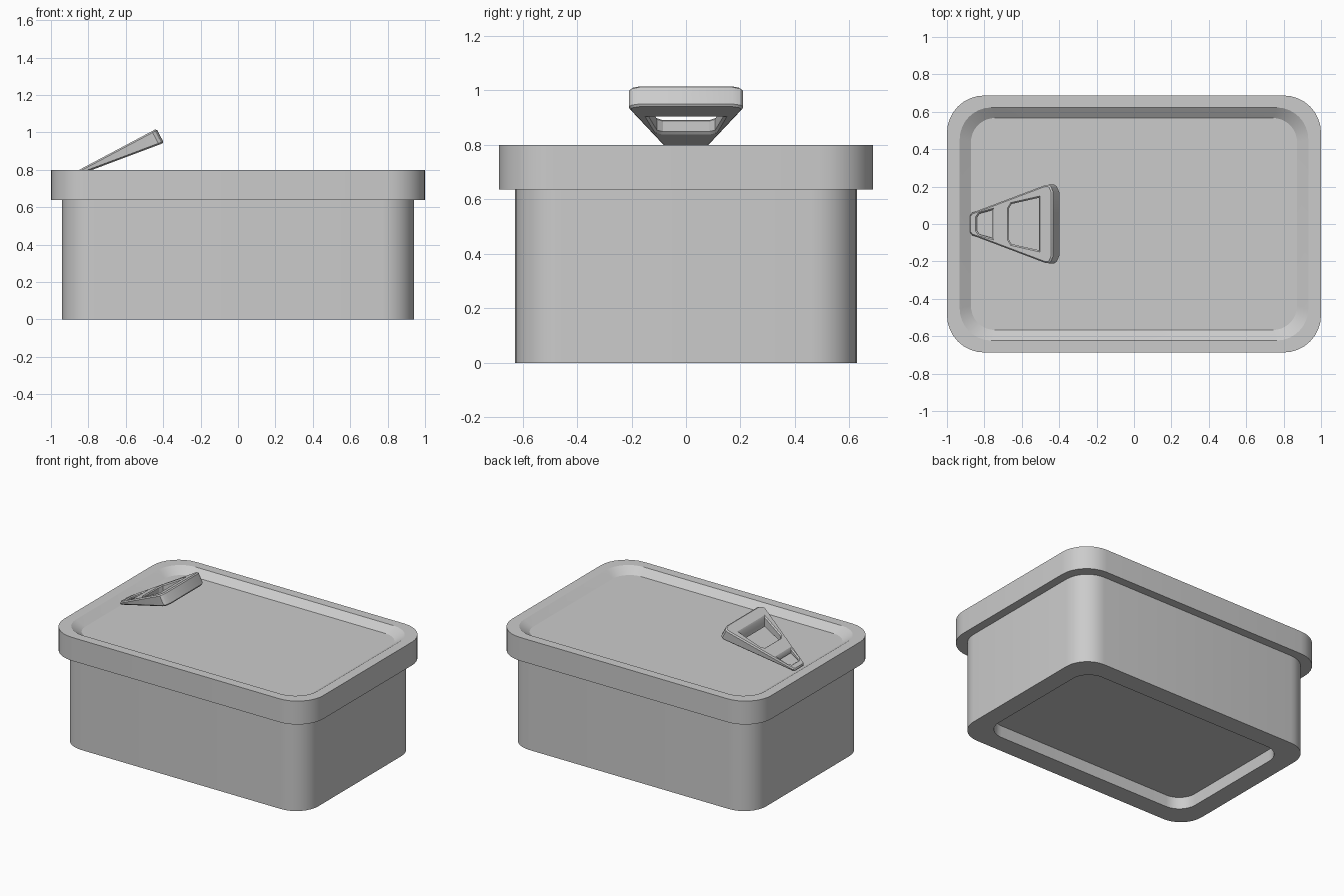
import bpy, bmesh
from math import sin, cos, tan, pi, radians
from mathutils import Matrix

if "Cube" in bpy.data.objects:
    bpy.data.objects.remove(bpy.data.objects["Cube"])


def ring(hx, hy, r, z, n=8):
    """Rounded rectangle points at height z."""
    pts = []
    for k, (sx, sy) in enumerate([(1, 1), (-1, 1), (-1, -1), (1, -1)]):
        for i in range(n + 1):
            a = (k + i / n) * pi / 2
            pts.append((sx * (hx - r) + r * cos(a), sy * (hy - r) + r * sin(a), z))
    return pts


def smooth(ob, angle=30):
    bpy.ops.object.select_all(action='DESELECT')
    ob.select_set(True)
    bpy.context.view_layer.objects.active = ob
    bpy.ops.object.shade_smooth_by_angle(angle=radians(angle))


def loft(name, rings, cap_first=False, cap_last=False):
    """Skin a stack of rounded rectangles."""
    bm = bmesh.new()
    loops = [[bm.verts.new(p) for p in ring(*r)] for r in rings]
    n = len(loops[0])
    for a, b in zip(loops, loops[1:]):
        for i in range(n):
            j = (i + 1) % n
            bm.faces.new((a[i], a[j], b[j], b[i]))
    if cap_first:
        bm.faces.new(loops[0][::-1])
    if cap_last:
        bm.faces.new(loops[-1])
    me = bpy.data.meshes.new(name)
    bm.to_mesh(me)
    bm.free()
    ob = bpy.data.objects.new(name, me)
    bpy.context.collection.objects.link(ob)
    smooth(ob)
    return ob


# Can body with a recessed underside
loft("can_body", [
    (0.805, 0.49, 0.125, 0.08),
    (0.81, 0.495, 0.13, 0.0),
    (0.94, 0.627, 0.17, 0.0),
    (0.94, 0.627, 0.17, 0.637),
], cap_first=True)

# Overhanging lid with a sunken panel
loft("lid", [
    (0.94, 0.627, 0.17, 0.637),
    (1.0, 0.687, 0.2, 0.637),
    (1.0, 0.687, 0.2, 0.8),
    (0.932, 0.623, 0.17, 0.8),
    (0.872, 0.567, 0.13, 0.76),
], cap_last=True)

# Pull tab: half outlines (along, half width), mirrored into closed loops
TILT = radians(28)
outer = [(0.0, 0.045), (0.012, 0.06), (0.455, 0.208), (0.475, 0.21), (0.49, 0.2), (0.503, 0.17)]
big_hole = [(0.24, 0.085), (0.255, 0.107), (0.42, 0.14)]
small_hole = [(0.045, 0.035), (0.06, 0.055), (0.14, 0.075)]
cu = bpy.data.curves.new("pull_tab_outline", 'CURVE')
cu.dimensions = '2D'
cu.fill_mode = 'BOTH'
cu.extrude = 0.5
for half in (outer, big_hole, small_hole):
    pts = half + [(u, -v) for u, v in reversed(half)]
    sp = cu.splines.new('POLY')
    sp.points.add(len(pts) - 1)
    for p, (u, v) in zip(sp.points, pts):
        p.co = (u, v, 0, 1)
    sp.use_cyclic_u = True
outline = bpy.data.objects.new("pull_tab_outline", cu)
bpy.context.collection.objects.link(outline)
bpy.context.view_layer.update()
me = bpy.data.meshes.new_from_object(outline)
bpy.data.objects.remove(outline)

# Taper the plate into a wedge; hole walls stay vertical once tilted
bm = bmesh.new()
bm.from_mesh(me)
bmesh.ops.remove_doubles(bm, verts=bm.verts, dist=1e-4)
for v in bm.verts:
    if v.co.z > 0:
        v.co.z = 0
        continue
    thick = 0.02 + 0.13 * v.co.x
    if 0.03 < v.co.x < 0.43:
        thick /= 1 + 0.13 * tan(TILT)
        v.co.x -= thick * tan(TILT)
    v.co.z = -thick
bmesh.ops.dissolve_limit(bm, angle_limit=radians(2), verts=bm.verts, edges=bm.edges)
bmesh.ops.recalc_face_normals(bm, faces=bm.faces)

# Chamfer the upper and lower rims of the tab
rims = [e for e in bm.edges if len(e.link_faces) == 2
        and e.calc_face_angle() > radians(40)
        and abs(e.verts[0].co.z - e.verts[1].co.z) < 0.13 * abs(e.verts[0].co.x - e.verts[1].co.x) + 1e-4]
bmesh.ops.bevel(bm, geom=rims, offset=0.008, segments=1, profile=0.5,
                affect='EDGES', clamp_overlap=False)
bm.transform(Matrix.Translation((-0.88, 0, 0.783)) @ Matrix.Rotation(-TILT, 4, 'Y'))
bm.to_mesh(me)
bm.free()
tab = bpy.data.objects.new("pull_tab", me)
bpy.context.collection.objects.link(tab)
smooth(tab)
